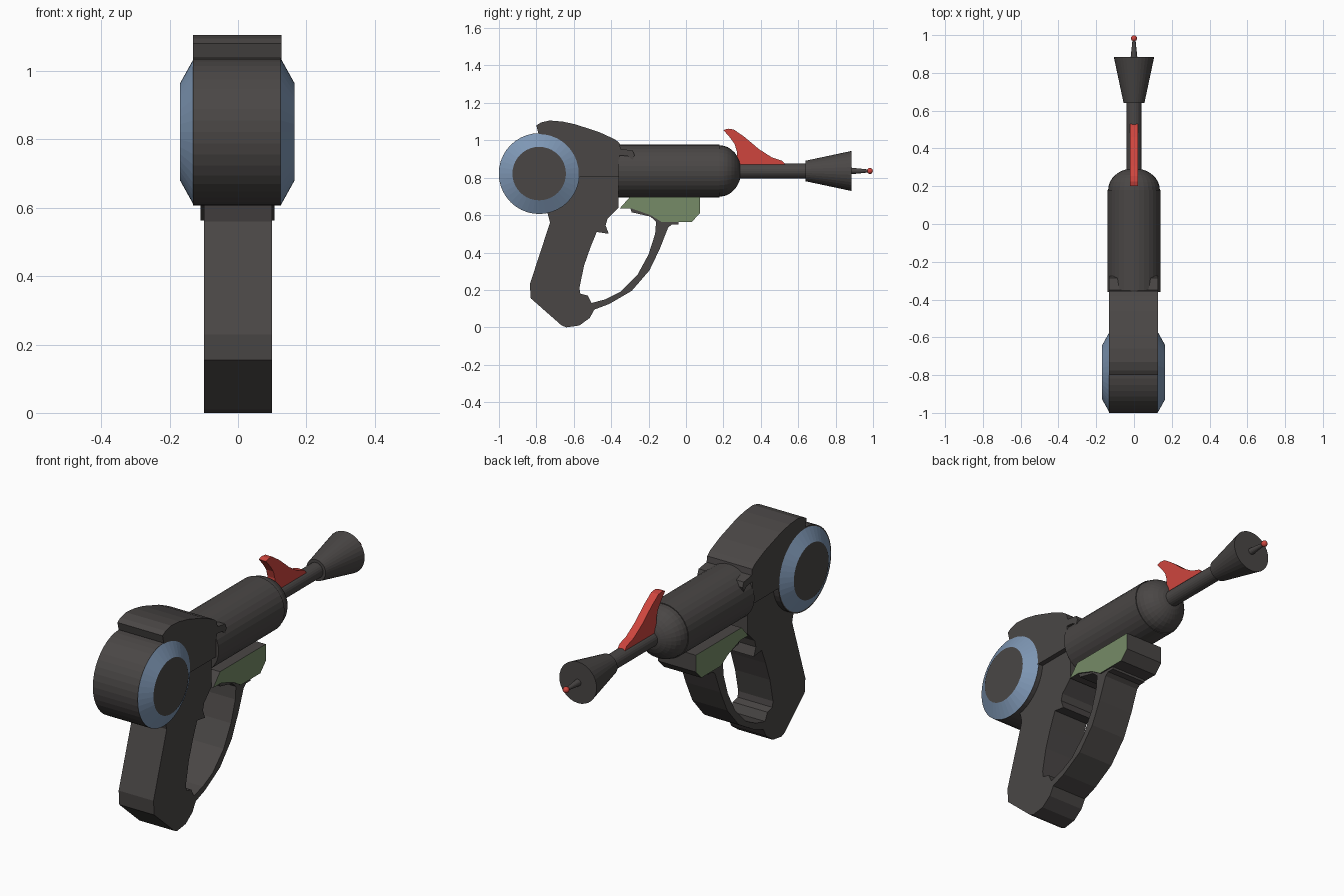
import bpy, bmesh, math

if "Cube" in bpy.data.objects:
    bpy.data.objects.remove(bpy.data.objects["Cube"])


def material(name, rgb):
    m = bpy.data.materials.new(name)
    m.diffuse_color = (*rgb, 1)
    m.use_nodes = True
    m.node_tree.nodes["Principled BSDF"].inputs["Base Color"].default_value = m.diffuse_color
    return m


DARK = material("charcoal", (0.068, 0.062, 0.060))
BLUE = material("steel blue", (0.21, 0.31, 0.46))
RED = material("red", (0.62, 0.060, 0.048))
GREEN = material("olive green", (0.18, 0.26, 0.135))


def finish(bm, name, mats, rule=None):
    bmesh.ops.recalc_face_normals(bm, faces=bm.faces)
    if rule:
        for f in bm.faces:
            f.material_index = rule(f)
    me = bpy.data.meshes.new(name)
    bm.to_mesh(me)
    bm.free()
    for m in mats:
        me.materials.append(m)
    ob = bpy.data.objects.new(name, me)
    bpy.context.collection.objects.link(ob)
    return ob


def plate(name, outline, x0, x1, mats, rule=None):
    """Extrude a (y, z) outline sideways from x0 to x1."""
    bm = bmesh.new()
    face = bm.faces.new([bm.verts.new((x0, y, z)) for y, z in outline])
    ext = bmesh.ops.extrude_face_region(bm, geom=[face])
    verts = [g for g in ext["geom"] if isinstance(g, bmesh.types.BMVert)]
    bmesh.ops.translate(bm, verts=verts, vec=(x1 - x0, 0, 0))
    return finish(bm, name, mats, rule)


def lathe(name, profile, place, mats, rule=None, n=32):
    """Revolve (distance, radius) pairs; place maps (d, a, b) to a point."""
    bm = bmesh.new()
    rings = []
    for d, r in profile:
        rings.append([bm.verts.new(place(d, r * math.cos(2 * math.pi * i / n),
                                         r * math.sin(2 * math.pi * i / n)))
                      for i in range(n)])
    for a, b in zip(rings, rings[1:]):
        for i in range(n):
            j = (i + 1) % n
            bm.faces.new((a[i], a[j], b[j], b[i]))
    bm.faces.new(rings[0])
    bm.faces.new(rings[-1])
    return finish(bm, name, mats, rule)


def along_barrel(d, a, b):
    return (0, d, 0.836 + b)


def barrel_axis(d, a, b):
    return (a, d, 0.836 + b)


def drum_axis(d, a, b):
    return (d - 0.002, -0.785 + a, 0.822 + b)


# Rear drum with bevelled blue side caps
lathe("rear_drum", [(-0.130, 0.216), (0.127, 0.216)], drum_axis, [DARK], n=40)
for side, label in ((-1, "left"), (1, "right")):
    lathe(label + "_drum_cap", [(side * 0.127, 0.215), (side * 0.167, 0.143)],
          drum_axis, [DARK, BLUE],
          lambda f: 0 if abs(f.normal.x) > 0.99 else 1, n=40)

# Upper shell sweeping over the drum, with a hooked tab on the barrel
plate("upper_shell", [
    (-0.80, 1.08), (-0.775, 1.095), (-0.73, 1.106), (-0.66, 1.10),
    (-0.59, 1.085), (-0.46, 1.042), (-0.38, 1.005), (-0.355, 0.985),
    (-0.35, 0.955), (-0.285, 0.945), (-0.275, 0.92), (-0.285, 0.895),
    (-0.31, 0.915), (-0.355, 0.92), (-0.355, 0.803), (-0.70, 0.803),
    (-0.74, 0.95), (-0.79, 1.04)], -0.132, 0.127, [DARK])

# Grip, trigger and hand guard as one outline
plate("grip_and_guard", [
    (-0.36, 0.81), (-0.74, 0.81), (-0.74, 0.61), (-0.727, 0.56),
    (-0.835, 0.23), (-0.83, 0.155), (-0.665, 0.01), (-0.64, 0.0),
    (-0.57, 0.01), (-0.515, 0.05), (-0.49, 0.095), (-0.41, 0.125),
    (-0.29, 0.195), (-0.195, 0.305), (-0.14, 0.42), (-0.095, 0.535),
    (-0.075, 0.55), (-0.04, 0.55), (-0.04, 0.58), (-0.13, 0.58),
    (-0.19, 0.615), (-0.29, 0.65), (-0.30, 0.645), (-0.29, 0.615),
    (-0.19, 0.592), (-0.16, 0.565), (-0.165, 0.50), (-0.20, 0.39),
    (-0.26, 0.28), (-0.35, 0.19), (-0.43, 0.15), (-0.505, 0.13),
    (-0.525, 0.17), (-0.565, 0.18), (-0.57, 0.21), (-0.545, 0.33),
    (-0.51, 0.43), (-0.477, 0.51), (-0.413, 0.50), (-0.43, 0.545),
    (-0.42, 0.58), (-0.36, 0.64)], -0.10, 0.10, [DARK])

# Block under the barrel, green on its two sides
plate("under_barrel_block", [
    (-0.30, 0.697), (0.075, 0.697), (0.075, 0.61), (0.03, 0.563),
    (-0.13, 0.563), (-0.19, 0.60), (-0.29, 0.635), (-0.355, 0.635)],
    -0.109, 0.107, [DARK, GREEN], lambda f: 1 if abs(f.normal.x) > 0.9 else 0)

# Barrel with domed nose
dome = [(0.18 + 0.115 * math.sin(math.radians(t)),
         0.137 * math.cos(math.radians(t))) for t in range(0, 80, 11)]
lathe("barrel", [(-0.36, 0.141), (0.18, 0.141)] + dome, barrel_axis, [DARK])

# Thin rod, flared muzzle, emitter spike and red tip
lathe("muzzle_rod", [(0.27, 0.04), (0.65, 0.04)], barrel_axis, [DARK], n=24)
lathe("muzzle_horn", [(0.64, 0.055), (0.885, 0.107)], barrel_axis, [DARK])
lathe("emitter_spike", [(0.88, 0.018), (0.975, 0.008)], barrel_axis, [DARK], n=16)
tip = [(0.983 - 0.016 * math.cos(math.radians(t)),
        0.016 * math.sin(math.radians(t))) for t in range(10, 171, 20)]
lathe("emitter_tip", tip, barrel_axis, [RED], n=16)

# Red sight fin
plate("sight_fin", [
    (0.20, 1.055), (0.225, 1.062), (0.255, 1.058), (0.31, 1.02),
    (0.39, 0.953), (0.46, 0.908), (0.515, 0.89), (0.53, 0.872),
    (0.53, 0.855), (0.27, 0.855), (0.272, 0.94), (0.26, 0.98),
    (0.235, 1.015)], -0.021, 0.021, [RED])
